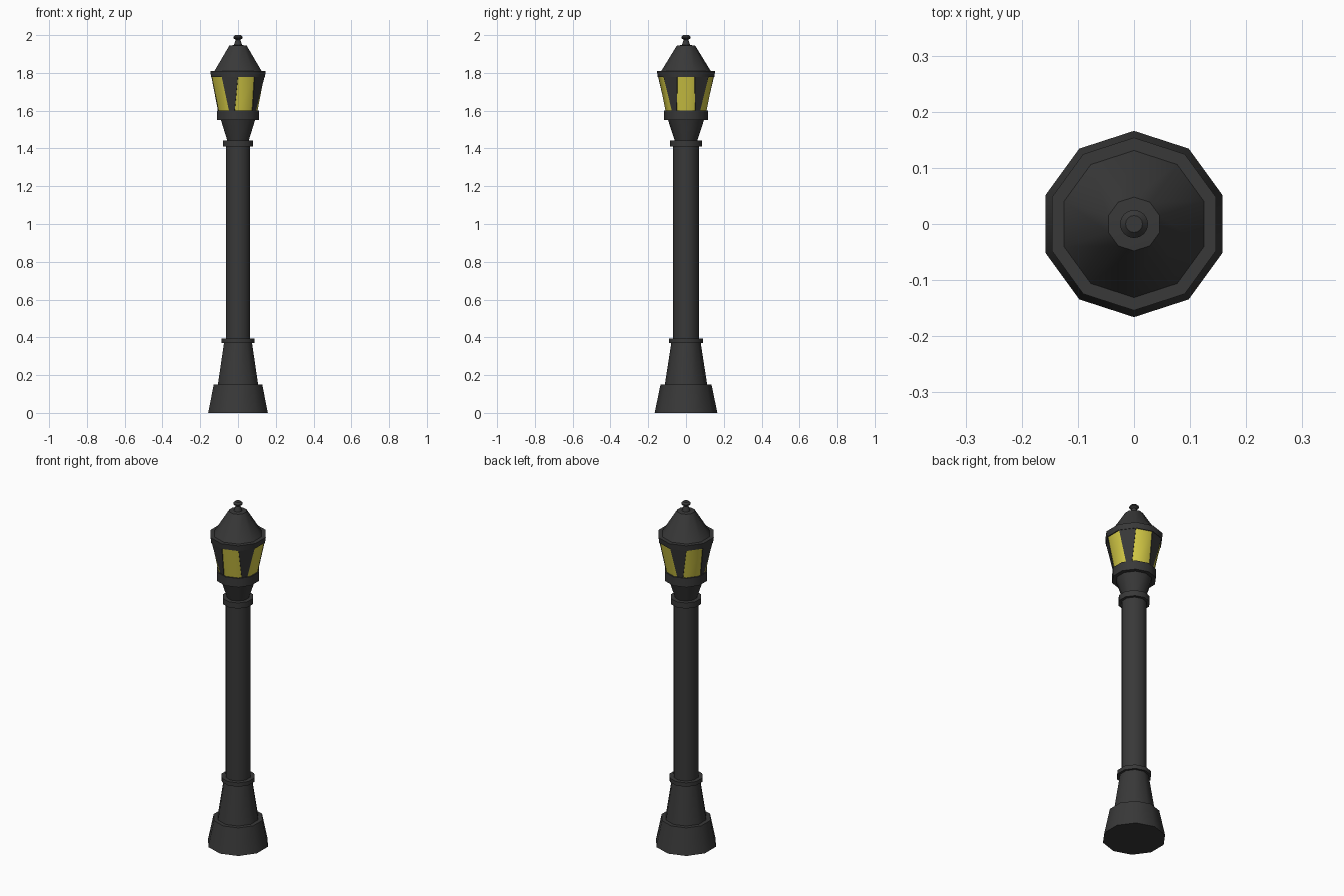
import bpy, bmesh
from math import sin, cos, pi, radians

if "Cube" in bpy.data.objects:
    bpy.data.objects.remove(bpy.data.objects["Cube"])

SIDES = 10


def material(name, rgb):
    m = bpy.data.materials.new(name)
    m.diffuse_color = (*rgb, 1)
    m.use_nodes = True
    m.node_tree.nodes["Principled BSDF"].inputs["Base Color"].default_value = m.diffuse_color
    return m


IRON = material("iron", (0.04, 0.04, 0.04))
GLASS = material("yellow_glass", (0.65, 0.58, 0.06))


def finish(bm, name, mat, angle=40):
    bmesh.ops.recalc_face_normals(bm, faces=bm.faces[:])
    mesh = bpy.data.meshes.new(name)
    bm.to_mesh(mesh)
    bm.free()
    for p in mesh.polygons:
        p.use_smooth = True
    mesh.set_sharp_from_angle(angle=radians(angle))
    mesh.materials.append(mat)
    ob = bpy.data.objects.new(name, mesh)
    bpy.context.collection.objects.link(ob)
    return ob


def lathe(name, profile, mat=IRON, n=SIDES):
    """Closed turned part from (radius, z) points; one corner points at +y."""
    bm = bmesh.new()
    rings = [[bm.verts.new((r * cos(pi / 2 + 2 * pi * i / n),
                            r * sin(pi / 2 + 2 * pi * i / n), z))
              for i in range(n)] for r, z in profile]
    for a, b in zip(rings, rings[1:]):
        for i in range(n):
            j = (i + 1) % n
            bm.faces.new((a[i], a[j], b[j], b[i]))
    bm.faces.new(rings[0][::-1])
    bm.faces.new(rings[-1])
    return finish(bm, name, mat)


# Foot, pedestal and shaft
lathe("foot", [(0.166, 0), (0.135, 0.15)])
lathe("pedestal", [(0.112, 0.15), (0.078, 0.37)])
lathe("lower_ring", [(0.091, 0.37), (0.091, 0.393)])
lathe("shaft", [(0.068, 0.393), (0.068, 1.41)])
lathe("upper_ring", [(0.084, 1.41), (0.084, 1.443)])

# Lantern
lathe("lantern_neck", [(0.06, 1.443), (0.095, 1.55)])
lathe("lantern_collar", [(0.117, 1.55), (0.117, 1.602)])
lathe("lantern_glass", [(0.109, 1.602), (0.145, 1.78)], GLASS)
lathe("lantern_rim", [(0.15, 1.778), (0.154, 1.81)])
lathe("roof", [(0.131, 1.81), (0.048, 1.945), (0.022, 1.947)])
lathe("finial", [(0.022, 1.945), (0.013, 1.975), (0.025, 1.984),
                 (0.025, 1.99), (0.015, 2.0)], n=16)

# Iron plates on every other side, narrowing downwards
for k in range(5):
    t = radians(36 + 72 * k)
    bm = bmesh.new()
    for z, r, half in ((1.602, 0.109, 0.016), (1.78, 0.145, 0.045)):
        apothem = r * cos(pi / SIDES)
        for d in (apothem - 0.004, apothem + 0.003):
            for w in (-half, half):
                bm.verts.new((d * cos(t) - w * sin(t),
                              d * sin(t) + w * cos(t), z))
    bmesh.ops.convex_hull(bm, input=bm.verts[:])
    finish(bm, f"lantern_plate_{k + 1}", IRON, 30)
